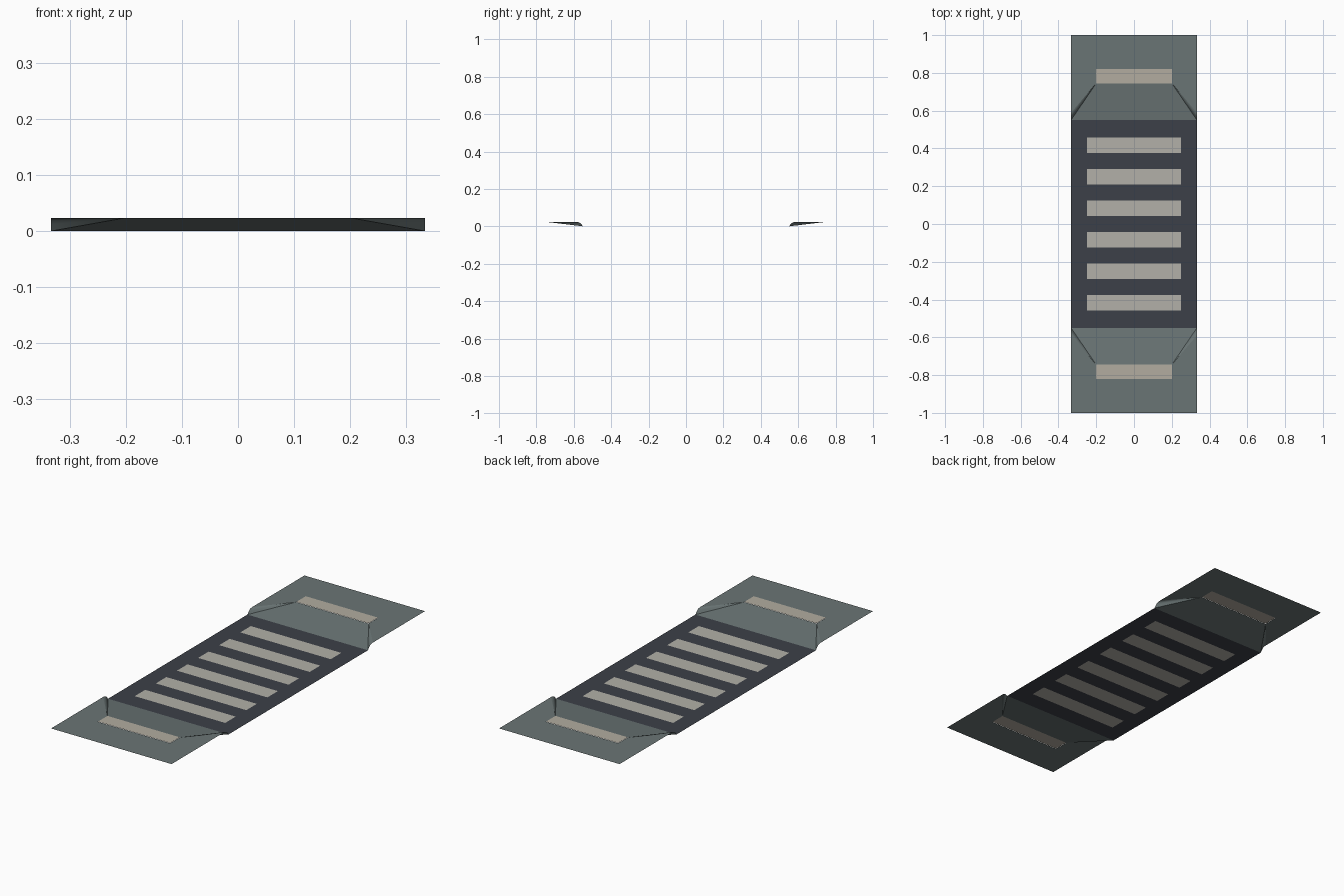
import bpy, bmesh, math

if "Cube" in bpy.data.objects:
    bpy.data.objects.remove(bpy.data.objects["Cube"])

W, EDGE, H = 0.333, 0.55, 0.0235      # half width, kerb line, pavement height
RX, RY, TY = 0.2, 0.745, 0.82         # ramp top half width, ramp top, tactile strip end


def srgb(r, g, b):
    f = lambda c: c / 12.92 if c <= 0.04045 else ((c + 0.055) / 1.055) ** 2.4
    return tuple(f(c / 255) for c in (r, g, b)) + (1,)


def material(name, rgb):
    m = bpy.data.materials.new(name)
    m.diffuse_color = srgb(*rgb)
    m.use_nodes = True
    m.node_tree.nodes["Principled BSDF"].inputs["Base Color"].default_value = m.diffuse_color
    return m


asphalt = material("asphalt", (60, 64, 72))
white = material("worn_white", (178, 176, 168))
concrete = material("concrete", (106, 117, 117))
tactile = material("tactile_beige", (178, 172, 160))


def build(name, polys, mats, smooth=False):
    """polys: list of (points, material index); all faces turned upward."""
    bm = bmesh.new()
    for pts, mi in polys:
        f = bm.faces.new([bm.verts.new(p) for p in pts])
        f.material_index = mi
    bmesh.ops.remove_doubles(bm, verts=bm.verts, dist=1e-5)
    for f in bm.faces:
        f.normal_update()
        if f.normal.z < 0:
            f.normal_flip()
    me = bpy.data.meshes.new(name)
    bm.to_mesh(me)
    bm.free()
    ob = bpy.data.objects.new(name, me)
    bpy.context.collection.objects.link(ob)
    for m in mats:
        me.materials.append(m)
    if smooth:
        bpy.ops.object.select_all(action='DESELECT')
        ob.select_set(True)
        bpy.context.view_layer.objects.active = ob
        bpy.ops.object.shade_smooth_by_angle(angle=math.radians(30))
    return ob


def rect(x0, x1, y0, y1, z):
    return [(x0, y0, z), (x1, y0, z), (x1, y1, z), (x0, y1, z)]


# road with crossing stripes cut in as faces
ys = [-EDGE]
for i in range(6):
    c = (i - 2.5) / 6
    ys += [c - 0.0415, c + 0.0415]
ys.append(EDGE)
xs = [-W, -0.25, 0.25, W]
road = [(rect(xs[i], xs[i + 1], ys[j], ys[j + 1], 0), int(i == 1 and j % 2 == 1))
        for i in range(3) for j in range(len(ys) - 1)]
build("crossing_road", road, [asphalt, white])

# rounded kerb profile at the outer edges (y, z)
kerb = [(EDGE, 0), (0.560, 0.012), (0.567, 0.0185), (0.575, 0.022), (0.59, H)]

for s, side in ((-1, "front"), (1, "back")):
    # flat pavement around the tactile strip
    flat = [(rect(-RX, RX, s * TY, s * 1.0, H), 0)]
    for m in (-1, 1):
        flat.append((rect(m * RX, m * W, s * RY, s * TY, H), 0))
        flat.append((rect(m * RX, m * W, s * TY, s * 1.0, H), 0))
        flat.append(([(m * RX, s * RY, H), (m * W, s * RY, H), (m * W, s * 0.59, H)], 0))
    build(side + "_pavement", flat, [concrete])

    # dropped kerb ramp with flared sides
    ramp = [([(-W, s * EDGE, 0), (W, s * EDGE, 0), (RX, s * RY, H), (-RX, s * RY, H)], 0)]
    for m in (-1, 1):
        for (y0, z0), (y1, z1) in zip(kerb, kerb[1:]):
            ramp.append(([(m * RX, s * RY, H), (m * W, s * y0, z0), (m * W, s * y1, z1)], 0))
    build(side + "_kerb_ramp", ramp, [concrete], smooth=True)

    # tactile warning strip
    build(side + "_tactile_strip", [(rect(-RX, RX, s * RY, s * TY, H + 0.001), 0)], [tactile])
